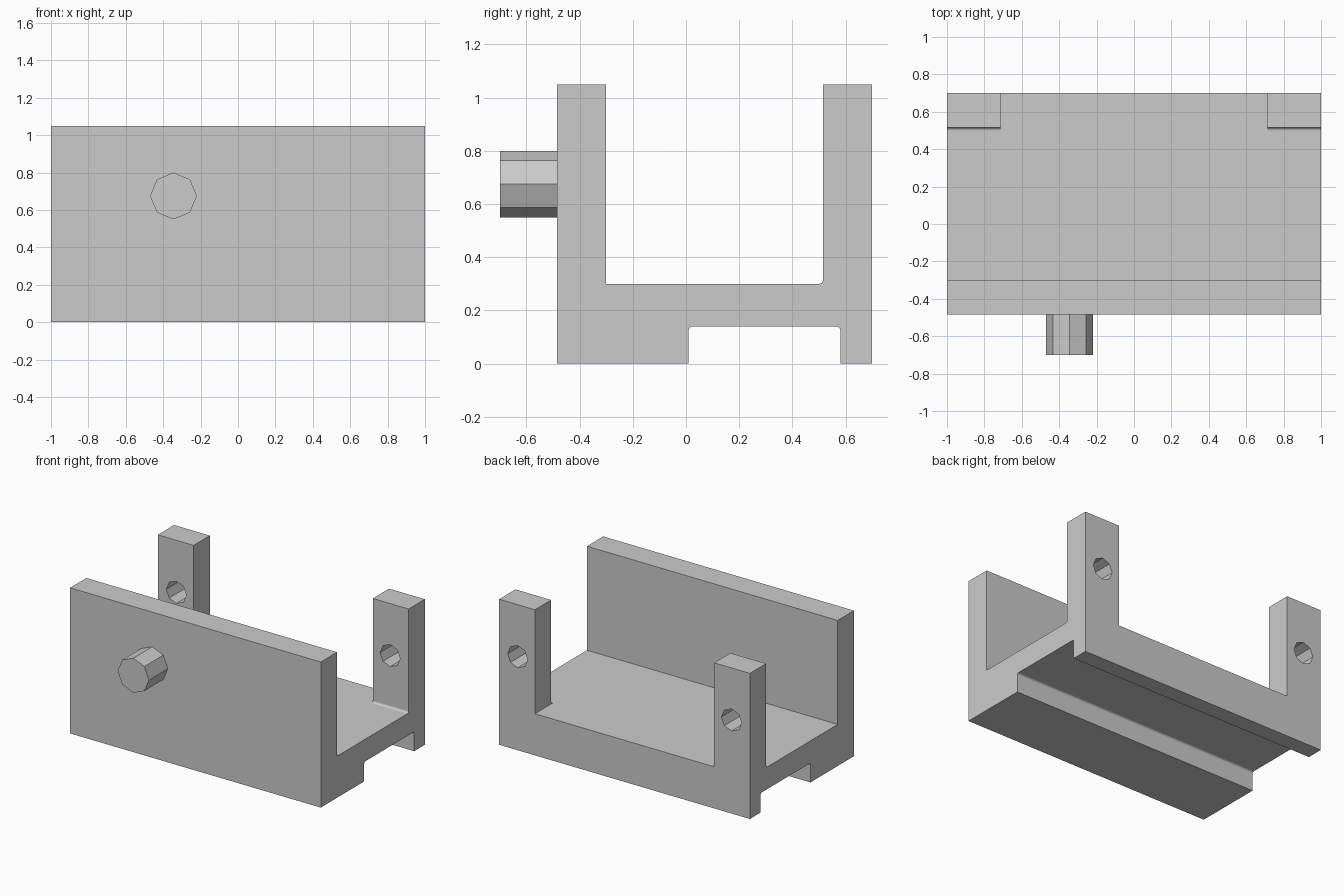
import bpy, bmesh
from math import sin, cos, pi
from mathutils import Matrix

cube = bpy.data.objects.get("Cube")
if cube:
    bpy.data.objects.remove(cube, do_unlink=True)

grey = bpy.data.materials.new("plain grey")
grey.use_nodes = True
colour = (0.6, 0.6, 0.6, 1)
grey.diffuse_color = colour
grey.node_tree.nodes["Principled BSDF"].inputs["Base Color"].default_value = colour

FRONT, BACK, HEIGHT = -0.485, 0.70, 1.05
FLOOR, POST_X, PIN_Z = 0.30, 0.715, 0.675


def add_object(name, bm):
    bmesh.ops.recalc_face_normals(bm, faces=bm.faces)
    mesh = bpy.data.meshes.new(name)
    bm.to_mesh(mesh)
    bm.free()
    mesh.materials.append(grey)
    obj = bpy.data.objects.new(name, mesh)
    bpy.context.collection.objects.link(obj)
    return obj


def extrude_profile(name, points, x0, x1):
    """Extrude a (y, z) outline along x."""
    bm = bmesh.new()
    face = bm.faces.new([bm.verts.new((x0, y, z)) for y, z in points])
    moved = bmesh.ops.extrude_face_region(bm, geom=[face], use_keep_orig=True)["geom"]
    verts = [g for g in moved if isinstance(g, bmesh.types.BMVert)]
    bmesh.ops.translate(bm, verts=verts, vec=(x1 - x0, 0, 0))
    return add_object(name, bm)


def octagon_rod(name, x, z, radius, y0, y1):
    """Eight-sided rod along y with a corner pointing up."""
    bm = bmesh.new()
    place = Matrix.Translation((x, (y0 + y1) / 2, z)) @ Matrix.Rotation(pi / 2, 4, "X")
    bmesh.ops.create_cone(bm, cap_ends=True, segments=8, radius1=radius,
                          radius2=radius, depth=y1 - y0, matrix=place)
    return add_object(name, bm)


def arc(y, z, start, end, r=0.015, steps=4):
    angles = [start + (end - start) * i / steps for i in range(steps + 1)]
    return [(y + r * cos(a), z + r * sin(a)) for a in angles]


# Cradle cross-section: front wall, floor, rear wall and underside channel
outline = [(FRONT, 0), (0.01, 0)]
outline += arc(0.025, 0.125, pi, pi / 2) + arc(0.565, 0.125, pi / 2, 0)
outline += [(0.58, 0), (BACK, 0), (BACK, HEIGHT), (0.515, HEIGHT)]
outline += arc(0.50, FLOOR + 0.015, 0, -pi / 2)
outline += [(-0.30, FLOOR), (-0.30, HEIGHT), (FRONT, HEIGHT)]
cradle = extrude_profile("cradle", outline, -1, 1)

# Open the rear wall to leave two posts, then drill a hole through each
gap = [(0.4, FLOOR), (0.9, FLOOR), (0.9, 1.3), (0.4, 1.3)]
cutters = [extrude_profile("rear_gap_cutter", gap, -POST_X, POST_X)]
for side, x in (("left", 0.853), ("right", -0.853)):
    cutters.append(octagon_rod(side + "_hole_cutter", x, PIN_Z, 0.08, 0.4, 0.9))

bpy.context.view_layer.objects.active = cradle
for cutter in cutters:
    mod = cradle.modifiers.new(cutter.name, "BOOLEAN")
    mod.operation, mod.solver, mod.object = "DIFFERENCE", "EXACT", cutter
    bpy.ops.object.modifier_apply(modifier=mod.name)
    bpy.data.objects.remove(cutter, do_unlink=True)

# Peg on the front wall
octagon_rod("front_peg", -0.345, PIN_Z, 0.125, -0.70, -0.45)
